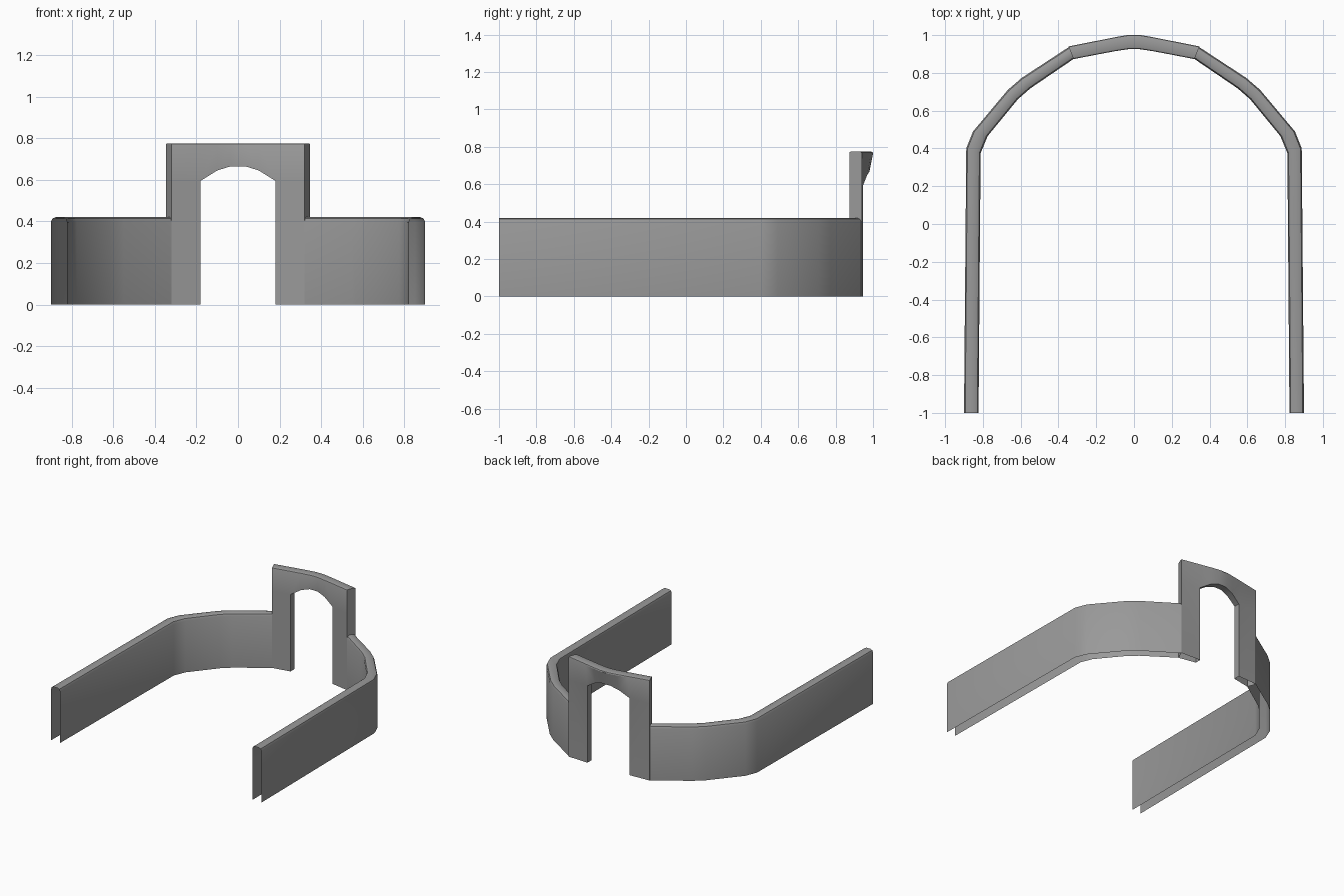
import bpy, bmesh
from mathutils import Vector

cube = bpy.data.objects.get("Cube")
if cube:
    bpy.data.objects.remove(cube)

stone = bpy.data.materials.new("grey_stone")
stone.use_nodes = True
GREY = (0.32, 0.32, 0.32, 1)
stone.diffuse_color = GREY
stone.node_tree.nodes["Principled BSDF"].inputs["Base Color"].default_value = GREY

WALL_H, GATE_H, SPRING = 0.42, 0.775, 0.595


def rounded_top(outer, inner, height, bevel):
    """Points over the rounded top of a wall, from outer to inner side."""
    o, i = Vector(outer), Vector(inner)
    step = (i - o).normalized() * bevel
    rise = [(0, 1), (0.3, 0.3), (1, 0)]
    side_a = [(*(o + step * a), height - bevel * b) for a, b in rise]
    side_b = [(*(i - step * a), height - bevel * b) for a, b in reversed(rise)]
    return side_a + side_b


def loft(bm, sections, closed=False):
    rings = [[bm.verts.new(p) for p in s] for s in sections]
    for a, b in zip(rings, rings[1:]):
        n = len(a)
        for k in range(n if closed else n - 1):
            m = (k + 1) % n
            bm.faces.new((a[k], a[m], b[m], b[k]))
    return rings


def finish(bm, name):
    bmesh.ops.remove_doubles(bm, verts=bm.verts, dist=0.0005)
    bmesh.ops.recalc_face_normals(bm, faces=bm.faces)
    mesh = bpy.data.meshes.new(name)
    bm.to_mesh(mesh)
    bm.free()
    mesh.materials.append(stone)
    obj = bpy.data.objects.new(name, mesh)
    bpy.context.collection.objects.link(obj)
    mirror = obj.modifiers.new("mirror", "MIRROR")
    mirror.use_clip = True
    bpy.ops.object.select_all(action="DESELECT")
    obj.select_set(True)
    bpy.context.view_layer.objects.active = obj
    bpy.ops.object.shade_smooth_by_angle(angle=0.5)


# Curved side walls: hollow shell, open below and at the front ends
outer_path = [(0.90, -1), (0.888, 0.40), (0.852, 0.49), (0.668, 0.71),
              (0.595, 0.773), (0.343, 0.938)]
inner_path = [(0.823, -1), (0.812, 0.375), (0.775, 0.465), (0.615, 0.66),
              (0.55, 0.717), (0.318, 0.875)]
bm = bmesh.new()
loft(bm, [[(*o, 0)] + rounded_top(o, i, WALL_H, 0.022) + [(*i, 0)]
          for o, i in zip(outer_path, inner_path)])
finish(bm, "side_walls")

# Gate: each column has outer top, inner top, outer y lower down, and soffit height
columns = [((0, 1.0), (0, 0.927), 0.98, 0.665),
           ((0.035, 1.0), (0.035, 0.925), 0.978, 0.665),
           ((0.10, 0.989), (0.10, 0.915), 0.967, 0.645),
           ((0.18, 0.973), (0.18, 0.90), 0.947, SPRING)]
corner = ((0.347, 0.94), (0.32, 0.873), 0.94, SPRING)


def gate_section(col, to_ground):
    o, i, low_y, soffit = col
    outer_low, inner_low = (o[0], low_y), i
    ring = [(*outer_low, soffit)] + rounded_top(o, i, GATE_H, 0.01)
    ring.append((*inner_low, soffit))
    if to_ground:
        ring = [(*outer_low, 0)] + ring + [(*inner_low, 0)]
    return ring


bm = bmesh.new()
loft(bm, [gate_section(c, False) for c in columns], closed=True)
jamb, end = loft(bm, [gate_section(c, True) for c in (columns[-1], corner)])
bm.faces.new((jamb[0], jamb[1], jamb[-2], jamb[-1]))
bm.faces.new(end)
finish(bm, "arched_gate")
